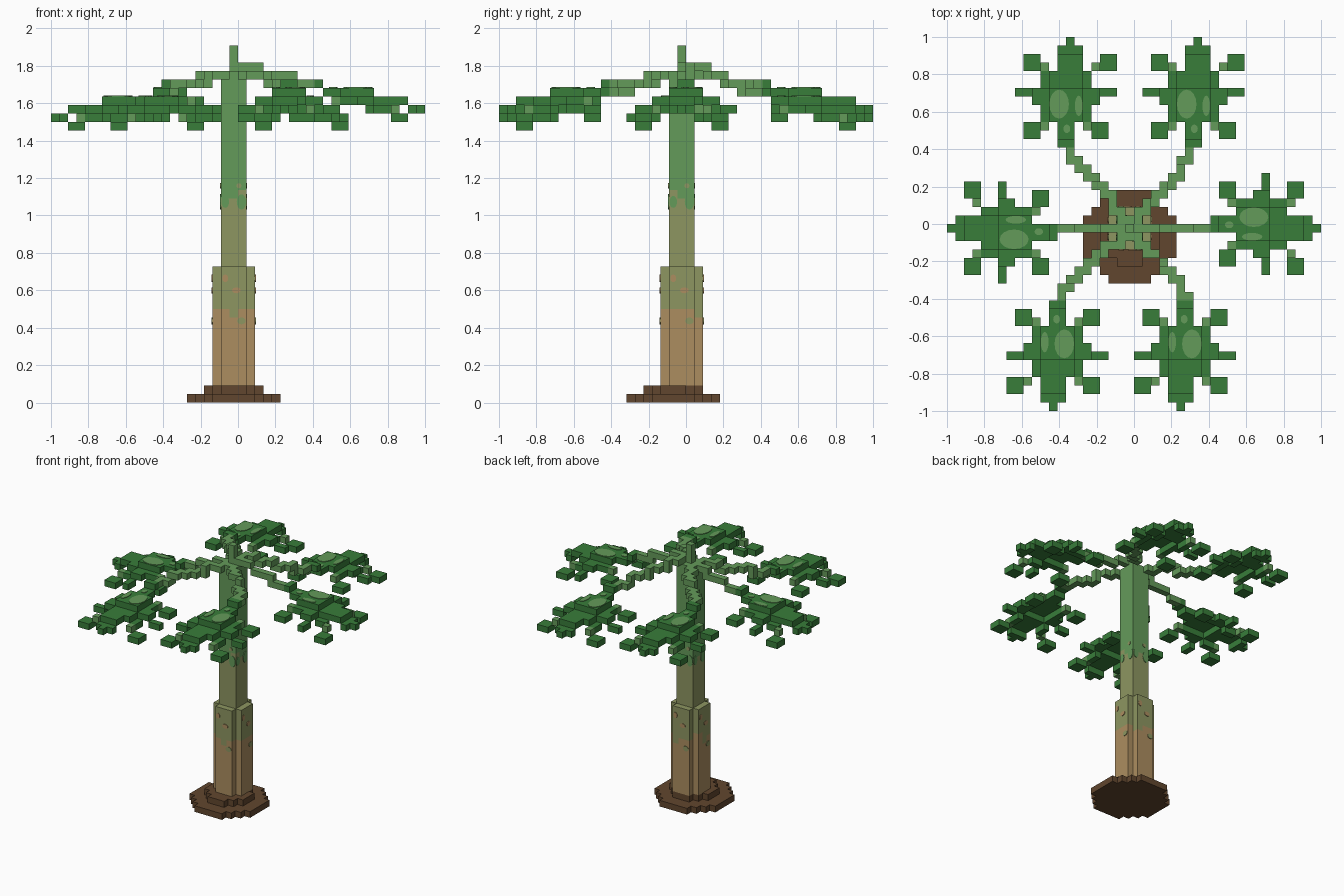
import bpy, bmesh, math
from mathutils import Vector

if "Cube" in bpy.data.objects:
    bpy.data.objects.remove(bpy.data.objects["Cube"])

V = 2 / 44  # size of one block


def srgb(r, g, b):
    def lin(c):
        c /= 255
        return c / 12.92 if c <= 0.04045 else ((c + 0.055) / 1.055) ** 2.4
    return (lin(r), lin(g), lin(b), 1)


MATS = []
for name, col in (("soil brown", (97, 70, 46)), ("bark tan", (172, 141, 96)),
                  ("bark olive", (141, 150, 97)), ("stem green", (100, 155, 90)),
                  ("leaf green", (56, 125, 58))):
    m = bpy.data.materials.new(name)
    m.use_nodes = True
    m.diffuse_color = srgb(*col)
    bsdf = m.node_tree.nodes["Principled BSDF"]
    bsdf.inputs["Base Color"].default_value = srgb(*col)
    bsdf.inputs["Roughness"].default_value = 0.9
    MATS.append(m)
BROWN, TAN, OLIVE, STEM, LEAF = range(5)


def world(i, j, k):
    return Vector((i * V - 1, j * V - 1, k * V))


def finish(bm, name):
    me = bpy.data.meshes.new(name)
    for m in MATS:
        me.materials.append(m)
    bmesh.ops.recalc_face_normals(bm, faces=bm.faces)
    bm.to_mesh(me)
    bm.free()
    ob = bpy.data.objects.new(name, me)
    bpy.context.collection.objects.link(ob)
    return ob


def add_blocks(name, cells):
    """Mesh from {(i, j, k): material}, keeping only the exposed faces."""
    bm = bmesh.new()
    for (i, j, k), mat in cells.items():
        pos = (i, j, k)
        for axis in range(3):
            a, b = (axis + 1) % 3, (axis + 2) % 3
            for side in (0, 1):
                near = list(pos)
                near[axis] += 2 * side - 1
                if tuple(near) in cells:
                    continue
                ring = []
                for u, w in ((0, 0), (1, 0), (1, 1), (0, 1)):
                    c = list(pos)
                    c[axis] += side
                    c[a] += u
                    c[b] += w
                    ring.append(bm.verts.new(world(*c)))
                if not side:
                    ring.reverse()
                bm.faces.new(ring).material_index = mat
    me = bpy.data.meshes.new(name)
    for m in MATS:
        me.materials.append(m)
    bmesh.ops.remove_doubles(bm, verts=bm.verts, dist=V * 0.01)
    bm.to_mesh(me)
    bm.free()
    ob = bpy.data.objects.new(name, me)
    bpy.context.collection.objects.link(ob)


def add_blob(bm, centre, u, w, mat):
    """Thin elliptical patch with half axes u and w lying on a surface."""
    n = u.cross(w).normalized() * 0.004
    ring = [bm.verts.new(centre + n + u * math.cos(t) + w * math.sin(t))
            for t in (math.tau * s / 16 for s in range(16))]
    low = [bm.verts.new(v.co - n) for v in ring]
    bm.faces.new(ring).material_index = mat
    for s in range(16):
        q = (ring[s], ring[s - 1], low[s - 1], low[s])
        bm.faces.new(q).material_index = mat


# Soil mound: two stacked discs
mound = {}
for k, r2 in ((0, 30), (1, 10)):
    for i in range(-5, 6):
        for j in range(-5, 6):
            if i * i + j * j <= r2:
                mound[(21 + i, 20 + j, k)] = BROWN
add_blocks("soil_mound", mound)


# Trunk: wide notched foot and slim upper part, coloured by height
def bark(i, j, k):
    if k >= 24 + (1 if (i, j) == (22, 20) else 0):
        return STEM
    return OLIVE if k >= 11 + ((i * 2 + j * 3) % 4 == 0) - ((i + j) % 5 == 0) else TAN


foot = {(i, j, k): bark(i, j, k) for i in range(19, 24) for j in range(19, 24)
        for k in range(2, 16) if abs(i - 21) + abs(j - 21) < 4}
add_blocks("trunk_foot", foot)
upper = {(i, j, k): bark(i, j, k) for i in range(20, 23) for j in range(20, 23)
         for k in range(16, 39)}
upper.update({(21, 21, k): STEM for k in range(39, 42)})
add_blocks("trunk_upper", upper)

# Bark patches repeated on the four sides: (half width, across, height, radii, colour)
bm = bmesh.new()
centre = world(21.5, 21.5, 0)
for s in range(4):
    out = Vector((math.sin(s * math.pi / 2), -math.cos(s * math.pi / 2), 0))
    across = Vector((-out.y, out.x, 0))
    for half, a, z, ra, rz, mat in ((1.5, 0.9, 23.6, 0.55, 0.9, STEM),
                                    (1.5, -1.0, 23.6, 0.45, 0.7, STEM),
                                    (1.5, 0.6, 25.5, 0.3, 0.3, OLIVE),
                                    (2.5, -1.0, 14.6, 0.35, 0.45, TAN),
                                    (2.5, 0.3, 13.2, 0.5, 0.35, TAN),
                                    (2.5, 0.9, 9.6, 0.5, 0.4, OLIVE)):
        c = centre + out * half * V + across * a * V + Vector((0, 0, z * V))
        add_blob(bm, c, across * ra * V, Vector((0, 0, rz * V)), mat)
finish(bm, "bark_patches")

# Frond outline: for each step back from the tip, spans (from, to, drop, colour)
ARM = [(4, 5, 2, LEAF), (-5, -4, 2, LEAF)]
LINK = [(3, 3, 1, STEM), (-3, -3, 1, STEM)]
BODY = [(-1, 2, 0, LEAF), (-2, -2, 1, LEAF), (3, 3, 1, LEAF)]
MID = [(-1, 1, 0, LEAF)]
STALK = [(0, 1, 0, LEAF)]
BACK = [(4, 5, 2, LEAF), (-4, -3, 2, LEAF)]
ROWS = [[(0, 0, 0, LEAF)], MID, MID + ARM, MID + ARM + LINK, BODY, BODY,
        BODY + [(-3, -3, 1, LEAF), (4, 4, 1, LEAF), (-5, -4, 2, LEAF), (5, 6, 2, LEAF)],
        BODY + [(-3, -3, 1, LEAF), (4, 4, 1, LEAF)], BODY, BODY,
        STALK + BACK + [(3, 3, 1, STEM), (-2, -2, 1, STEM)], STALK + BACK, STALK]


def frond_height(d):
    return 34 + (d > 1) + (d > 5) + (d > 11)


def add_frond(name, place, shift, path, top):
    """place maps (across, back) to grid; path is the stem seen from above."""
    cells = {}
    for d, row in enumerate(ROWS):
        for a, b, drop, mat in row:
            for dx in range(a, b + 1):
                i, j = place(dx + 0.5, d + 0.5)
                cells[(math.floor(i), math.floor(j), frond_height(d) + shift - drop)] = mat
    add_blocks("frond_" + name, cells)

    # Light patches on the flat middle of the frond
    bm = bmesh.new()
    k = 37 + shift
    for dx, d, rx, rd in ((1.8, 7.9, 1.15, 1.7), (-0.5, 8.1, 0.45, 1.2), (0.9, 10.8, 0.4, 0.5)):
        c = world(*place(dx, d), k)
        u = world(*place(dx + rx, d), k) - c
        w = world(*place(dx, d + rd), k) - c
        add_blob(bm, c, u, w, STEM)
    finish(bm, "frond_patches_" + name)

    # Stepped stem from the trunk down to the frond
    stem = {}
    pts = [Vector(p) for p in path]
    total = sum((b - a).length for a, b in zip(pts, pts[1:]))
    done = 0
    for a, b in zip(pts, pts[1:]):
        for s in range(61):
            p = a.lerp(b, s / 60)
            t = (done + (b - a).length * s / 60) / total
            k = round(top + (37 + shift - top) * min(1, max(0, (t - 0.1) * 1.3)))
            c = (math.floor(p.x), math.floor(p.y), k)
            if c not in upper and c not in cells:
                stem[c] = STEM
        done += (b - a).length
    add_blocks("stem_" + name, stem)


def front(tip):
    return lambda dx, d: (tip + dx, d)


def back(tip):
    return lambda dx, d: (tip + 1 - dx, 44 - d)


add_frond("left", lambda dx, d: (44 - d, 21 + dx), 0, ((22.1, 21.5), (31.9, 21.5)), 39)
add_frond("right", lambda dx, d: (d, 22 - dx), -1, ((20.9, 21.5), (12.1, 21.5)), 38)
add_frond("front_right", front(12), -1,
          ((20.5, 20.3), (17, 17.6), (14.5, 15.5), (13.5, 14.4), (13, 13.1)), 38)
add_frond("front_left", front(27), 0,
          ((22.5, 20.3), (25.5, 17.5), (27, 15.5), (28, 13.1)), 38)
add_frond("back_right", back(14), 0,
          ((20.5, 22.6), (19, 25), (16, 28), (14.5, 30.9)), 38)
add_frond("back_left", back(29), -1,
          ((22.3, 22.2), (24.5, 25.5), (27.5, 28), (28.5, 30.9)), 39)
